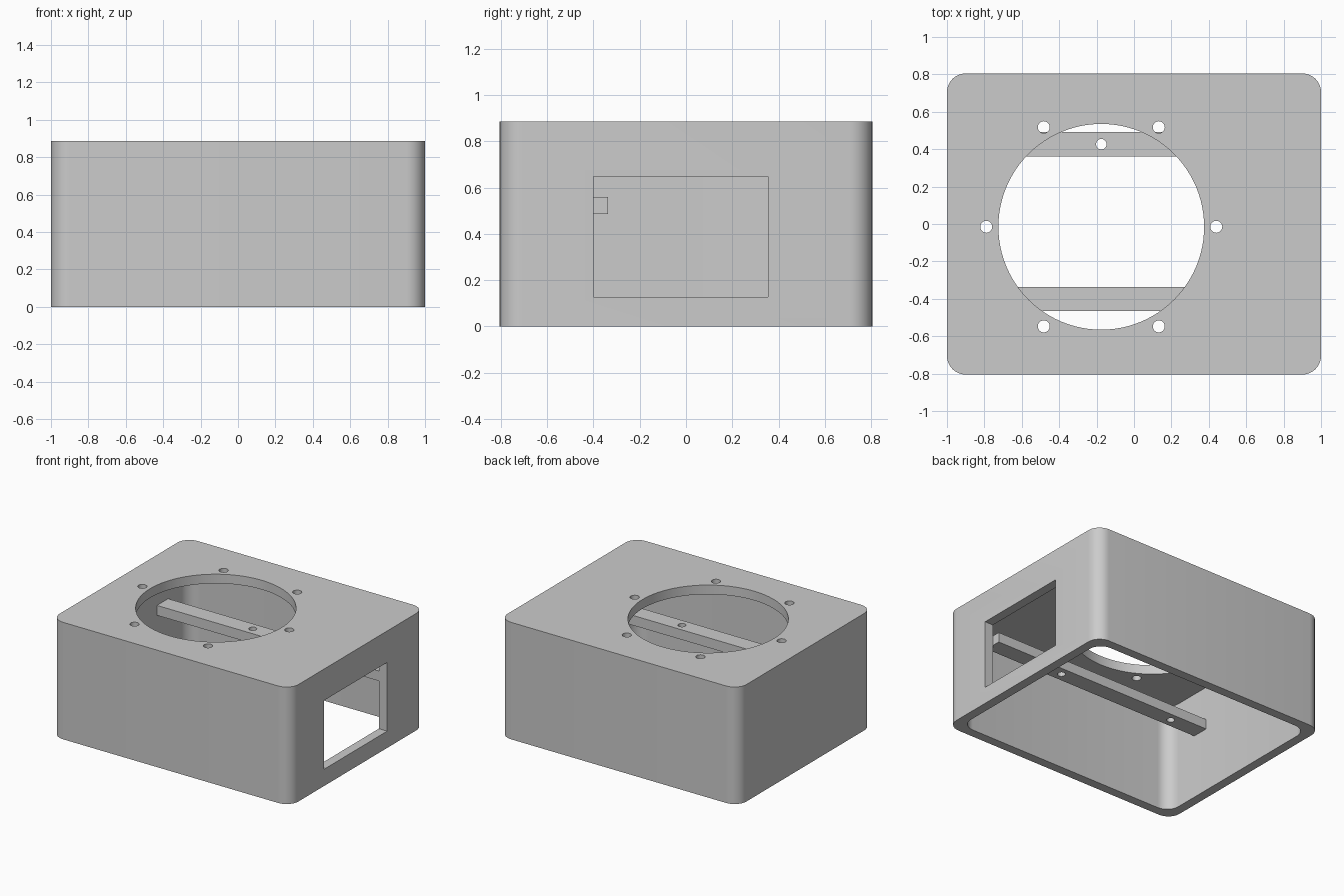
import bpy, bmesh
from math import sin, cos, pi, radians

if "Cube" in bpy.data.objects:
    bpy.data.objects.remove(bpy.data.objects["Cube"], do_unlink=True)

HX, HY, H = 1.0, 0.805, 0.885     # half width, half depth, height
WALL, CORNER = 0.07, 0.1
CX, CY = -0.175, -0.015           # centre of the round opening

grey = bpy.data.materials.new("light grey")
grey.use_nodes = True
grey.diffuse_color = (0.6, 0.6, 0.6, 1)
grey.node_tree.nodes["Principled BSDF"].inputs["Base Color"].default_value = (0.6, 0.6, 0.6, 1)


def prism(name, outline, z0, z1):
    """Extrude a flat outline from z0 to z1."""
    bm = bmesh.new()
    face = bm.faces.new([bm.verts.new((x, y, z0)) for x, y in outline])
    new = bmesh.ops.extrude_face_region(bm, geom=[face])["geom"]
    bmesh.ops.translate(bm, vec=(0, 0, z1 - z0),
                        verts=[g for g in new if isinstance(g, bmesh.types.BMVert)])
    bmesh.ops.recalc_face_normals(bm, faces=bm.faces)
    mesh = bpy.data.meshes.new(name)
    bm.to_mesh(mesh)
    bm.free()
    mesh.materials.append(grey)
    obj = bpy.data.objects.new(name, mesh)
    bpy.context.collection.objects.link(obj)
    return obj


def rounded(hx, hy, r, steps=8):
    pts = []
    for q, (sx, sy) in enumerate([(1, 1), (-1, 1), (-1, -1), (1, -1)]):
        for i in range(steps + 1):
            a = (q + i / steps) * pi / 2
            pts.append((sx * (hx - r) + r * cos(a), sy * (hy - r) + r * sin(a)))
    return pts


def circle(x, y, r, n):
    return [(x + r * cos(2 * pi * i / n), y + r * sin(2 * pi * i / n)) for i in range(n)]


def rect(x0, x1, y0, y1):
    return [(x0, y0), (x1, y0), (x1, y1), (x0, y1)]


def cut(obj, cutter):
    """Subtract the cutter and remove it."""
    cutter.hide_render = True
    mod = obj.modifiers.new("cut", "BOOLEAN")
    mod.operation, mod.solver, mod.object = "DIFFERENCE", "EXACT", cutter
    bpy.context.view_layer.objects.active = obj
    bpy.ops.object.modifier_apply(modifier=mod.name)
    bpy.data.objects.remove(cutter, do_unlink=True)


def smooth(obj):
    bpy.ops.object.select_all(action="DESELECT")
    obj.select_set(True)
    bpy.context.view_layer.objects.active = obj
    bpy.ops.object.shade_smooth_by_angle(angle=radians(30))


# Hollow housing, open underneath
housing = prism("housing", rounded(HX, HY, CORNER), 0, H)
cut(housing, prism("cavity", rounded(HX - WALL, HY - WALL, CORNER), -0.2, H - WALL))

# Round opening and its ring of screw holes
cut(housing, prism("opening", circle(CX, CY, 0.55, 96), 0.7, 1.1))
for k in range(6):
    a = k * pi / 3
    cut(housing, prism("screw_hole", circle(CX + 0.615 * cos(a), CY + 0.615 * sin(a), 0.032, 24), 0.7, 1.1))

# Window in the side wall
cut(housing, prism("window", rect(0.8, 1.2, -0.4, 0.355), 0.127, 0.647))
smooth(housing)

# Mounting rails running between the side walls
INNER = HX - WALL
for name, y0, y1, holes in [("front_rail", -0.465, -0.337, (CX - 0.49, CX + 0.49)),
                            ("back_rail", 0.36, 0.493, (CX,))]:
    rail = prism(name, rect(-INNER, INNER, y0, y1), 0.485, 0.56)
    for x in holes:
        cut(rail, prism("rail_hole", circle(x, (y0 + y1) / 2, 0.028, 24), 0.4, 0.7))
    smooth(rail)
